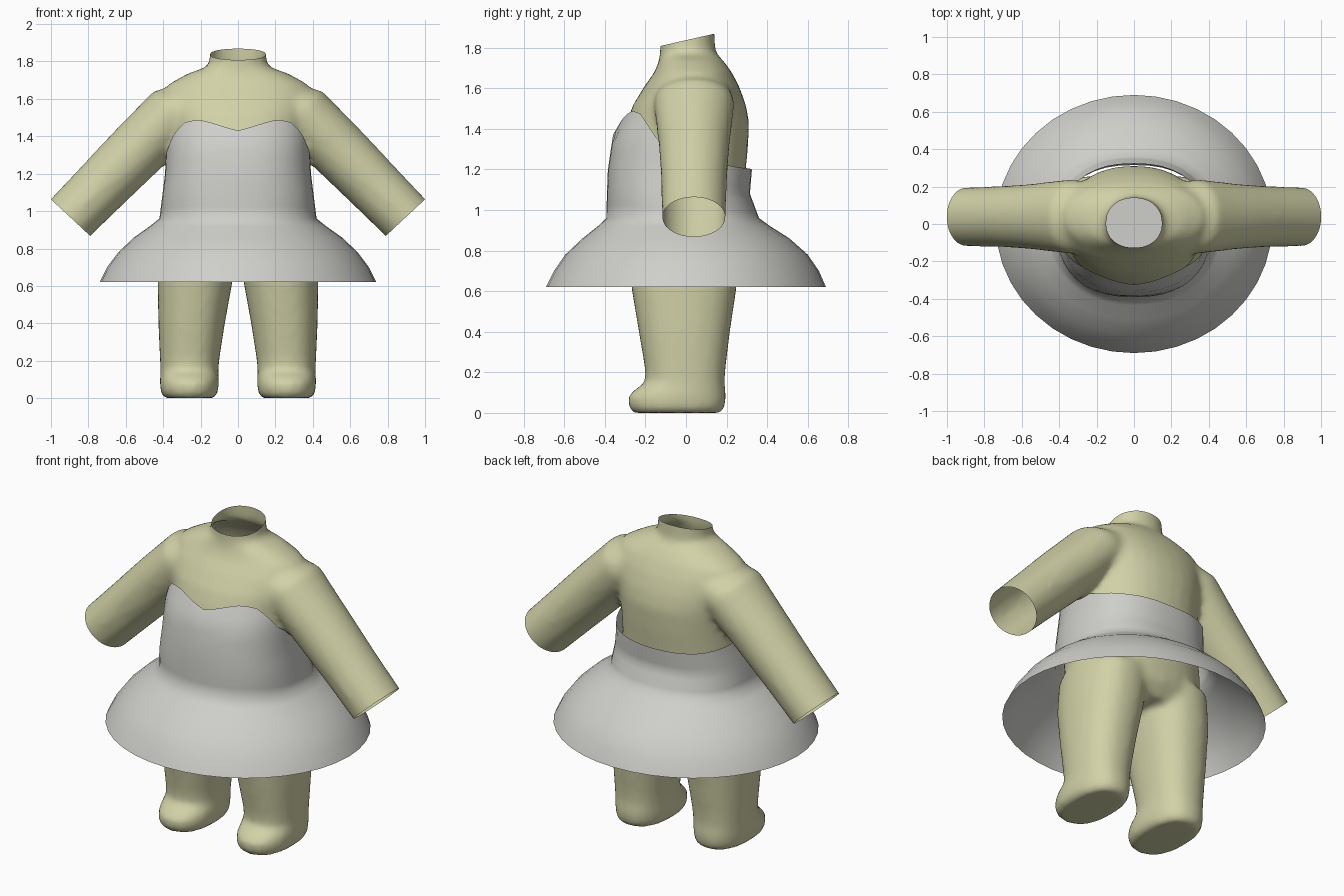
import bpy, bmesh, math
from mathutils import Vector

if "Cube" in bpy.data.objects:
    bpy.data.objects.remove(bpy.data.objects["Cube"])


def material(name, color):
    m = bpy.data.materials.new(name)
    m.diffuse_color = (*color, 1)
    m.use_nodes = True
    m.node_tree.nodes["Principled BSDF"].inputs["Base Color"].default_value = m.diffuse_color
    return m


SKIN = material("pale olive", (0.64, 0.64, 0.39))
CLOTH = material("light grey", (0.62, 0.62, 0.59))


def spow(v, e):
    return math.copysign(abs(v) ** e, v)


def lerp_table(table, t):
    """Linear lookup in rows whose first value is the key."""
    if t <= table[0][0]:
        return table[0][1:]
    for a, b in zip(table, table[1:]):
        if t <= b[0]:
            f = (t - a[0]) / (b[0] - a[0])
            return [p + (q - p) * f for p, q in zip(a[1:], b[1:])]
    return table[-1][1:]


def oval(angle, cx, half, front, back, power):
    """Point on a rounded section; angle 0 faces the front."""
    x = cx + half * spow(math.sin(angle), 2 / power)
    y = (front + back) / 2 - (back - front) / 2 * spow(math.cos(angle), 2 / power)
    return x, y


def loft(bm, rings, caps):
    rows = [[bm.verts.new(p) for p in r] for r in rings]
    n = len(rows[0])
    for a, b in zip(rows, rows[1:]):
        for i in range(n):
            j = (i + 1) % n
            bm.faces.new((a[i], a[j], b[j], b[i]))
    if caps:
        bm.faces.new(rows[0][::-1])
        bm.faces.new(rows[-1])


def make(name, bm, mat):
    bmesh.ops.recalc_face_normals(bm, faces=bm.faces[:])
    me = bpy.data.meshes.new(name)
    bm.to_mesh(me)
    bm.free()
    ob = bpy.data.objects.new(name, me)
    bpy.context.collection.objects.link(ob)
    me.materials.append(mat)
    bpy.ops.object.select_all(action='DESELECT')
    ob.select_set(True)
    bpy.context.view_layer.objects.active = ob
    return ob


def circle(n):
    return [2 * math.pi * i / n for i in range(n)]


def solid(bm, sections, power):
    """Closed upright loft; rows are z, centre x, half width, front y, back y."""
    loft(bm, [[(*oval(a, *s[1:], power), s[0]) for a in circle(32)]
              for s in sections], True)


# Body: torso with neck, legs with feet and arms, fused into one skin
bm = bmesh.new()
solid(bm, [(0.68, 0, .34, -.20, .20), (0.76, 0, .41, -.28, .26),
           (0.95, 0, .40, -.32, .28), (1.15, 0, .365, -.33, .29),
           (1.30, 0, .365, -.325, .305), (1.43, 0, .37, -.295, .312),
           (1.52, 0, .39, -.26, .295), (1.61, 0, .40, -.205, .262),
           (1.68, 0, .37, -.155, .225), (1.735, 0, .27, -.133, .185),
           (1.775, 0, .155, -.128, .145), (1.95, 0, .143, -.126, .136)], 2.2)
for side in (-1, 1):
    solid(bm, [(z, side * cx, w, f, b) for z, cx, w, f, b in (
        (0.00, .26, .135, -.26, .175), (0.025, .26, .153, -.283, .192),
        (0.08, .26, .158, -.285, .198), (0.115, .26, .157, -.255, .195),
        (0.145, .26, .154, -.20, .19), (0.22, .258, .16, -.203, .195),
        (0.40, .248, .178, -.233, .217), (0.62, .23, .20, -.27, .25),
        (0.82, .21, .20, -.28, .26))], 2.3)
    arm = []
    for x, z, r, ry, cy in ((.20, 1.60, .11, .17, .04), (.335, 1.53, .162, .20, .04),
                            (.545, 1.32, .159, .175, .04), (.72, 1.143, .152, .162, .04),
                            (.96, .90, .144, .156, .038)):
        arm.append([(side * (x + r * .71 * math.cos(a)), cy + ry * math.sin(a),
                     z + r * .70 * math.cos(a)) for a in circle(24)])
    loft(bm, arm, True)
body = make("body", bm, SKIN)
fuse = body.modifiers.new("fuse", 'REMESH')
fuse.mode = 'VOXEL'
fuse.voxel_size = 0.02
soften = body.modifiers.new("soften", 'SMOOTH')
soften.factor = 0.5
soften.iterations = 8
for name in ("fuse", "soften"):
    bpy.ops.object.modifier_apply(modifier=name)


# Open ends of the sleeves and the neck
def trim(bm, keep, point, normal):
    faces = [f for f in bm.faces if keep(f.calc_center_median())]
    geom = set(faces)
    for f in faces:
        geom.update(f.edges, f.verts)
    bmesh.ops.bisect_plane(bm, geom=list(geom), plane_co=Vector(point),
                           plane_no=Vector(normal), clear_outer=True)


bm = bmesh.new()
bm.from_mesh(body.data)
trim(bm, lambda c: c.x > .6, (.895, 0, .965), (.68, 0, -.73))
trim(bm, lambda c: c.x < -.6, (-.895, 0, .965), (-.68, 0, -.73))
trim(bm, lambda c: c.z > 1.78, (0, 0, 1.837), (0, -.22, .97))
bm.to_mesh(body.data)
bm.free()
bpy.ops.object.shade_smooth()

# Dress: flared skirt and bodice with a sweetheart top edge, lower at the back
SHAPE = [(.62, .74, -.69, .69, 2), (.70, .70, -.65, .655, 2), (.78, .64, -.595, .60, 2),
         (.86, .555, -.51, .51, 2.05), (.92, .47, -.435, .415, 2.15),
         (.96, .42, -.392, .36, 2.3), (1.08, .405, -.39, .315, 2.4),
         (1.20, .39, -.385, .325, 2.4), (1.37, .383, -.36, .33, 2.4),
         (1.43, .38, -.325, .33, 2.4), (1.49, .375, -.295, .32, 2.4)]
EDGE = [(0, 1.43), (15, 1.468), (30, 1.49), (45, 1.475), (60, 1.42), (75, 1.34),
        (90, 1.28), (110, 1.235), (140, 1.21), (180, 1.20)]


def dress_point(a, z):
    half, front, back, power = lerp_table(SHAPE, z)
    return (*oval(a, 0, half, front, back, power), z)


angles = circle(40)
rings = [[dress_point(a, row[0]) for a in angles] for row in SHAPE[:6]]
for k in range(1, 9):
    ring = []
    for a in angles:
        deg = math.degrees(min(a, 2 * math.pi - a))
        top = lerp_table(EDGE, deg)[0]
        ring.append(dress_point(a, .96 + (top - .96) * k / 8))
    rings.append(ring)
bm = bmesh.new()
loft(bm, rings, False)
make("dress", bm, CLOTH)
bpy.ops.object.shade_smooth()

# Lining seen down through the neck opening
bm = bmesh.new()
bm.faces.new([bm.verts.new((*oval(a, 0, .32, -.28, .25, 2.2), 1.1)) for a in circle(24)])
make("dress_lining", bm, CLOTH)
